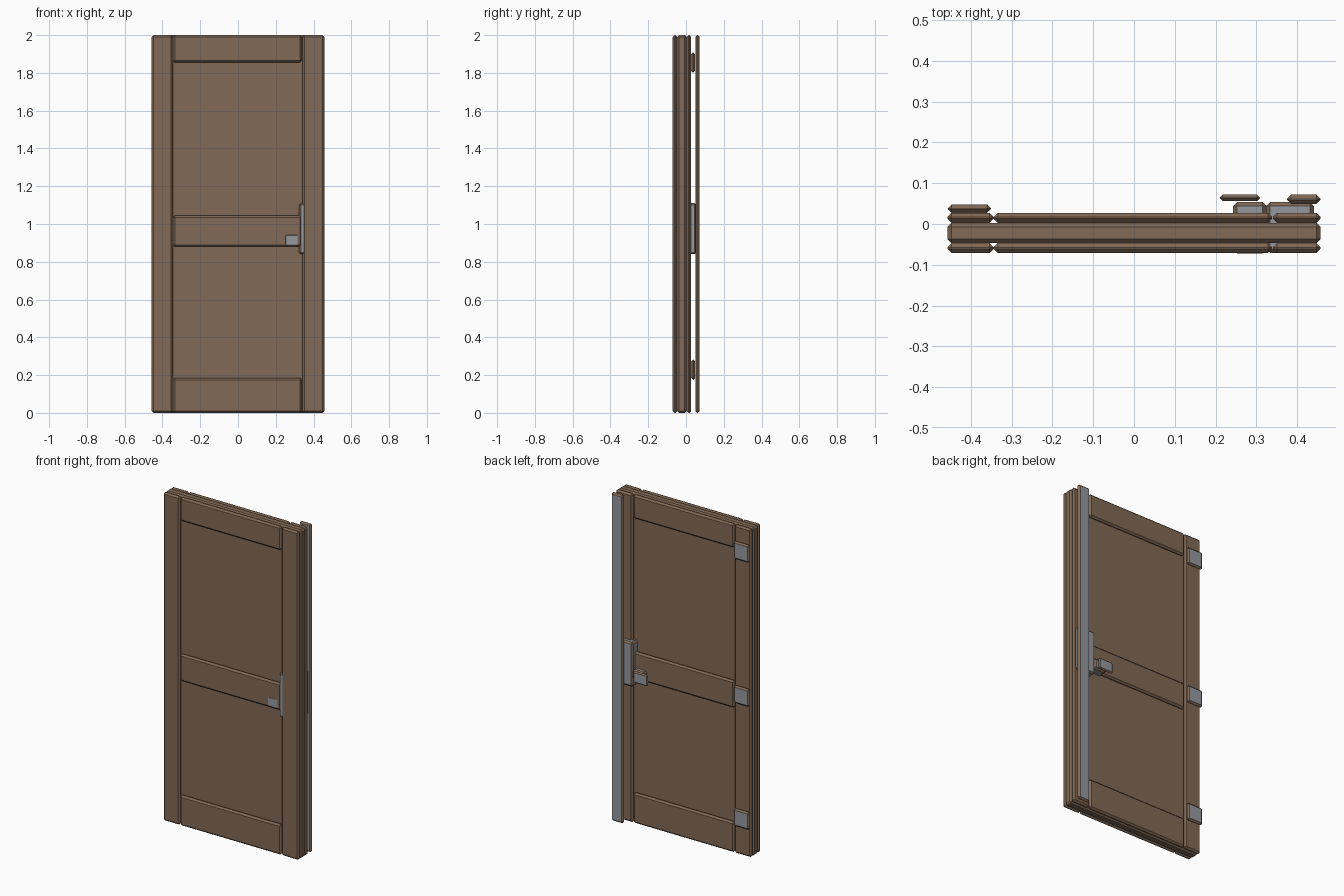
import bpy
import bmesh

cube = bpy.data.objects.get("Cube")
if cube:
    bpy.data.objects.remove(cube, do_unlink=True)


def make_material(name, color):
    mat = bpy.data.materials.new(name)
    mat.use_nodes = True
    mat.diffuse_color = color
    mat.node_tree.nodes["Principled BSDF"].inputs["Base Color"].default_value = color
    return mat


WOOD = make_material("brown wood", (0.22, 0.142, 0.092, 1))
METAL = make_material("grey metal", (0.30, 0.32, 0.35, 1))


def board(name, xs, ys, zs, metal=False):
    """Chamfered box between the given limits; chamfers always stay brown."""
    spans = (xs, ys, zs)
    size = [hi - lo for lo, hi in spans]
    mid = [(hi + lo) / 2 for lo, hi in spans]
    bm = bmesh.new()
    bmesh.ops.create_cube(bm, size=1)
    bmesh.ops.scale(bm, vec=size, verts=bm.verts)
    for face in bm.faces:
        face.material_index = int(metal)
    mesh = bpy.data.meshes.new(name)
    bm.to_mesh(mesh)
    bm.free()
    mesh.materials.append(WOOD)
    mesh.materials.append(METAL)
    obj = bpy.data.objects.new(name, mesh)
    obj.location = mid
    bpy.context.collection.objects.link(obj)
    chamfer = obj.modifiers.new("chamfer", "BEVEL")
    chamfer.width = min(0.01, 0.48 * min(size))
    chamfer.segments = 1
    chamfer.limit_method = "NONE"
    chamfer.material = 0
    return obj


# Core slab
EDGE = 0.457
board("door_core", (-EDGE, EDGE), (-0.047, 0.003), (0, 2))

# Stiles and rails on both faces
for side, ys in (("front", (-0.0713, -0.047)), ("back", (0.003, 0.0275))):
    board(side + "_right_stile", (-EDGE, -0.344), ys, (0, 2))
    board(side + "_left_stile", (0.341, EDGE), ys, (0, 2))
    for part, zs in (("bottom", (0, 0.185)), ("middle", (0.88, 1.045)), ("top", (1.855, 2))):
        board(side + "_" + part + "_rail", (-0.344, 0.338), ys, zs)

# Hinges
for part, z in (("lower", 0.228), ("middle", 0.977), ("upper", 1.855)):
    board(part + "_hinge", (-EDGE, -0.35), (0.0275, 0.048), (z - 0.054, z + 0.054), True)

# Lock, handle and edge strip
board("lock_case", (0.324, 0.441), (-0.0708, 0.054), (0.84, 1.11), True)
board("handle_shaft", (0.243, 0.325), (-0.0718, 0.054), (0.88, 0.95), True)
board("handle_lever", (0.21, 0.309), (0.0565, 0.0718), (0.88, 0.95), True)
board("edge_strip", (0.375, EDGE), (0.049, 0.0718), (0, 2), True)
